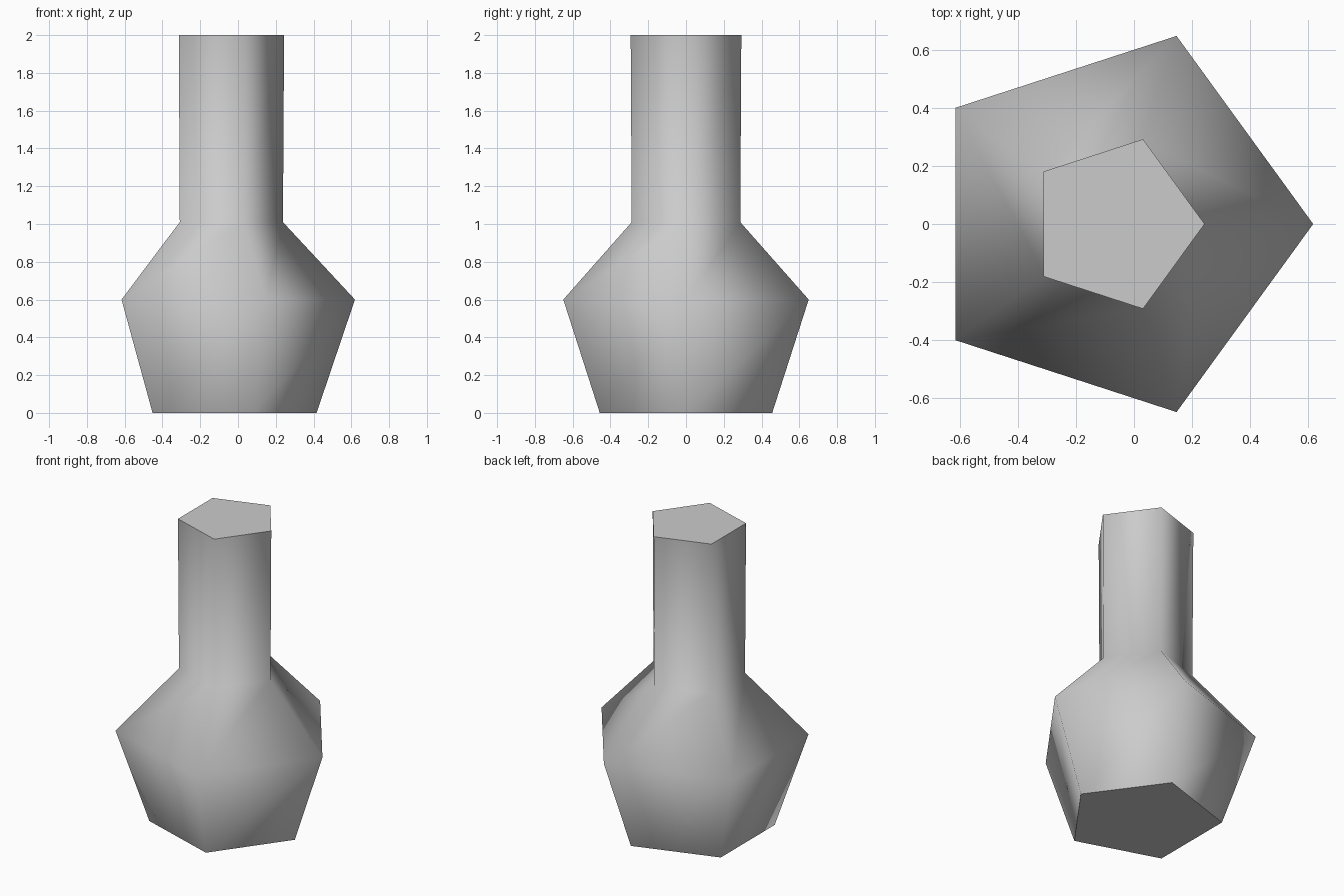
import bpy
import bmesh
from math import cos, sin, tau

cube = bpy.data.objects.get("Cube")
if cube:
    bpy.data.objects.remove(cube)

SIDES = 5
AXIS_X = -0.064
# (radius, height) from the base up to the rim
PROFILE = [(0.48, 0), (0.683, 0.6), (0.302, 1.01), (0.308, 2)]


def make_material(name, color):
    mat = bpy.data.materials.new(name)
    mat.use_nodes = True
    mat.diffuse_color = color
    mat.node_tree.nodes["Principled BSDF"].inputs["Base Color"].default_value = color
    return mat


# Five-sided bottle: rings of the profile joined by smooth walls
bm = bmesh.new()
rings = [[bm.verts.new((AXIS_X + r * cos(tau * i / SIDES), r * sin(tau * i / SIDES), z))
          for i in range(SIDES)] for r, z in PROFILE]
for low, high in zip(rings, rings[1:]):
    for i in range(SIDES):
        j = (i + 1) % SIDES
        bm.faces.new((low[i], low[j], high[j], high[i])).smooth = True

# Flat base and top
bm.faces.new(rings[0][::-1])
bm.faces.new(rings[-1])

mesh = bpy.data.meshes.new("bottle")
bm.to_mesh(mesh)
bm.free()
mesh.materials.append(make_material("light grey", (0.6, 0.6, 0.6, 1)))
bottle = bpy.data.objects.new("bottle", mesh)
bpy.context.collection.objects.link(bottle)
